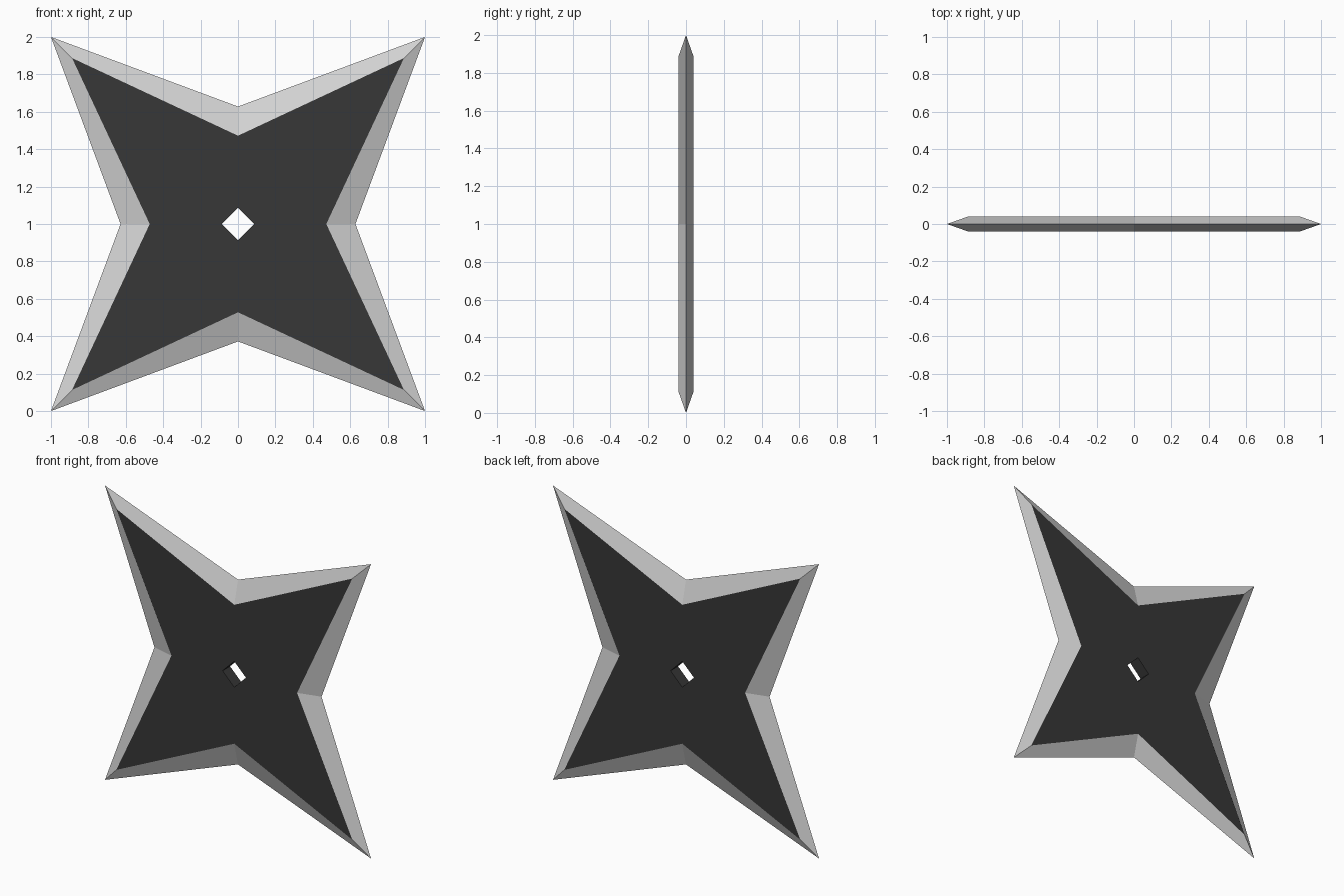
import bpy, bmesh

if "Cube" in bpy.data.objects:
    bpy.data.objects.remove(bpy.data.objects["Cube"])


def material(name, value):
    m = bpy.data.materials.new(name)
    m.diffuse_color = (value, value, value, 1)
    m.use_nodes = True
    m.node_tree.nodes["Principled BSDF"].inputs["Base Color"].default_value = m.diffuse_color
    return m


steel = material("bright steel", 0.65)
black = material("dark grey", 0.038)

bm = bmesh.new()


def star_ring(tip, notch, y):
    """Eight points around the centre: diagonal tips and axis notches."""
    dirs = [(1, 0), (1, 1), (0, 1), (-1, 1), (-1, 0), (-1, -1), (0, -1), (1, -1)]
    pts = []
    for i, (dx, dz) in enumerate(dirs):
        r = tip if i % 2 else notch
        pts.append(bm.verts.new((dx * r, y, 1 + dz * r)))
    return pts


def bridge(a, b, mat):
    for i in range(8):
        j = (i + 1) % 8
        bm.faces.new((a[i], a[j], b[j], b[i])).material_index = mat


# Sharp outer edge, flat face outlines and square hole outlines
T = 0.04
edge = star_ring(1.0, 0.628, 0)
face_front, face_back = star_ring(0.887, 0.472, -T), star_ring(0.887, 0.472, T)
hole_front, hole_back = star_ring(0.044, 0.088, -T), star_ring(0.044, 0.088, T)

bridge(edge, face_front, 0)         # ground blade bevels
bridge(face_front, hole_front, 1)   # flat dark faces
bridge(hole_front, hole_back, 1)    # hole walls
bridge(hole_back, face_back, 1)
bridge(face_back, edge, 0)

bmesh.ops.recalc_face_normals(bm, faces=bm.faces)
mesh = bpy.data.meshes.new("throwing_star")
bm.to_mesh(mesh)
bm.free()
mesh.materials.append(steel)
mesh.materials.append(black)
bpy.context.collection.objects.link(bpy.data.objects.new("throwing_star", mesh))
